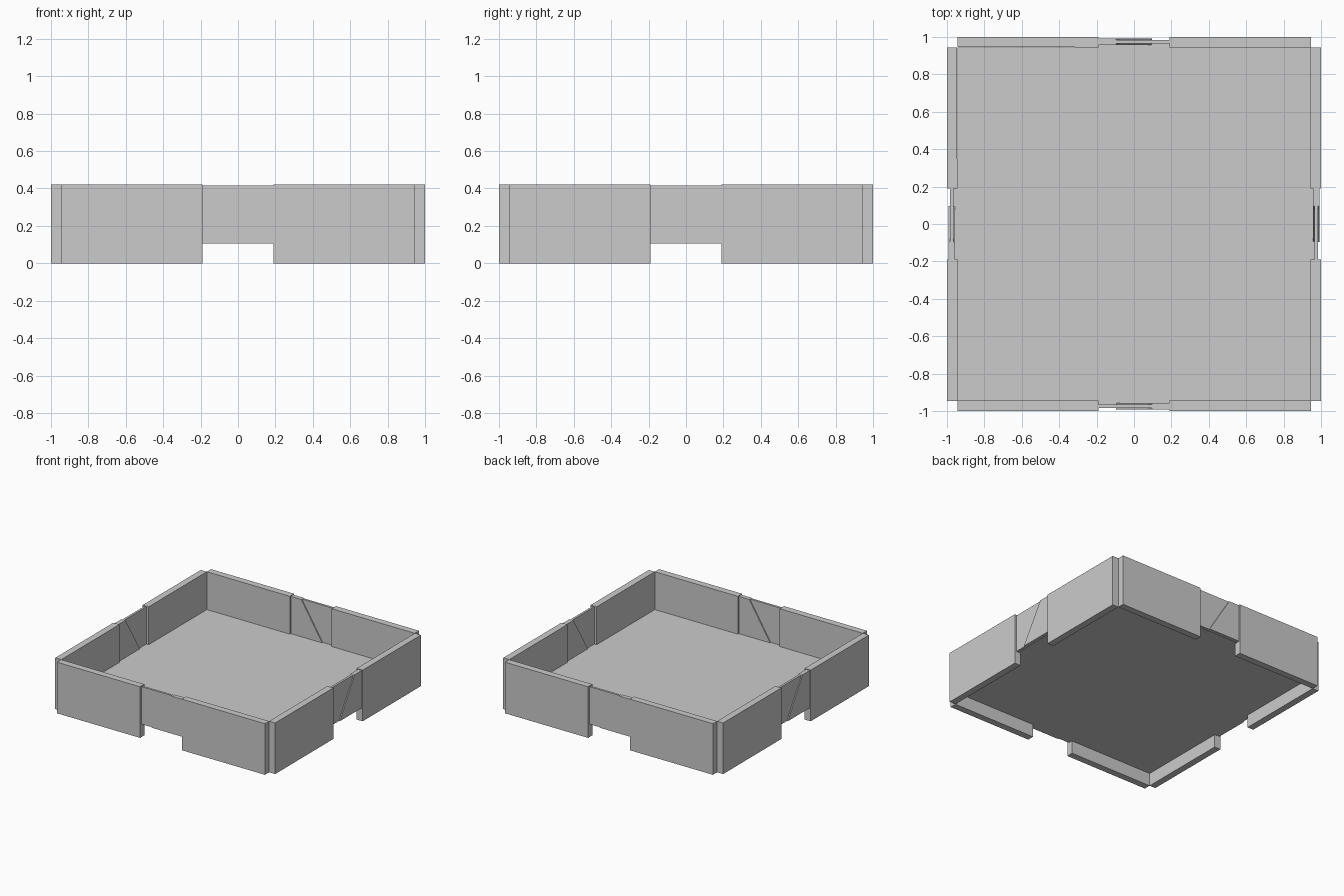
import bpy, bmesh, math
from mathutils import Matrix

if "Cube" in bpy.data.objects:
    bpy.data.objects.remove(bpy.data.objects["Cube"])

WALL_IN, WALL_OUT = 0.945, 1.0
GAP, TOP, FLOOR = 0.19, 0.42, 0.107
LEAF_TOP, SLANT = 0.415, 0.095


def prism(name, profile, y0, y1, turn=0.0):
    """Extrude an x-z profile from y0 to y1, then turn it about the z axis."""
    bm = bmesh.new()
    face = bm.faces.new([bm.verts.new((x, y0, z)) for x, z in profile])
    ext = bmesh.ops.extrude_face_region(bm, geom=[face])
    verts = [v for v in ext["geom"] if isinstance(v, bmesh.types.BMVert)]
    bmesh.ops.translate(bm, verts=verts, vec=(0, y1 - y0, 0))
    bmesh.ops.recalc_face_normals(bm, faces=bm.faces)
    bm.transform(Matrix.Rotation(turn, 4, 'Z'))
    mesh = bpy.data.meshes.new(name)
    bm.to_mesh(mesh)
    bm.free()
    ob = bpy.data.objects.new(name, mesh)
    bpy.context.collection.objects.link(ob)
    return ob


def rect(x0, x1, z0, z1):
    return [(x0, z0), (x1, z0), (x1, z1), (x0, z1)]


# Thin raised floor
prism("floor", rect(-WALL_IN, WALL_IN, FLOOR - 0.002, FLOOR + 0.002), -WALL_IN, WALL_IN)

# Four identical sides, turned about the centre
for i, side in enumerate(("front", "right", "back", "left")):
    turn = i * math.pi / 2
    # Full-height wall halves
    prism(side + "_wall_a", rect(-WALL_IN, -GAP, 0, TOP), -WALL_OUT, -WALL_IN, turn)
    prism(side + "_wall_b", rect(GAP, WALL_IN, 0, TOP), -WALL_OUT, -WALL_IN, turn)
    # Thin and thick leaves meeting on a slanted seam
    prism(side + "_thin_leaf",
          [(-GAP, FLOOR), (-SLANT, FLOOR), (SLANT, LEAF_TOP), (-GAP, LEAF_TOP)],
          -0.984, -0.966, turn)
    prism(side + "_thick_leaf",
          [(-SLANT, FLOOR), (GAP, FLOOR), (GAP, LEAF_TOP), (SLANT, LEAF_TOP)],
          -0.992, -0.957, turn)
    # Floor lip reaching under the leaves
    prism(side + "_floor_lip", rect(-GAP, GAP, FLOOR - 0.002, FLOOR + 0.002),
          -0.966, -WALL_IN, turn)
